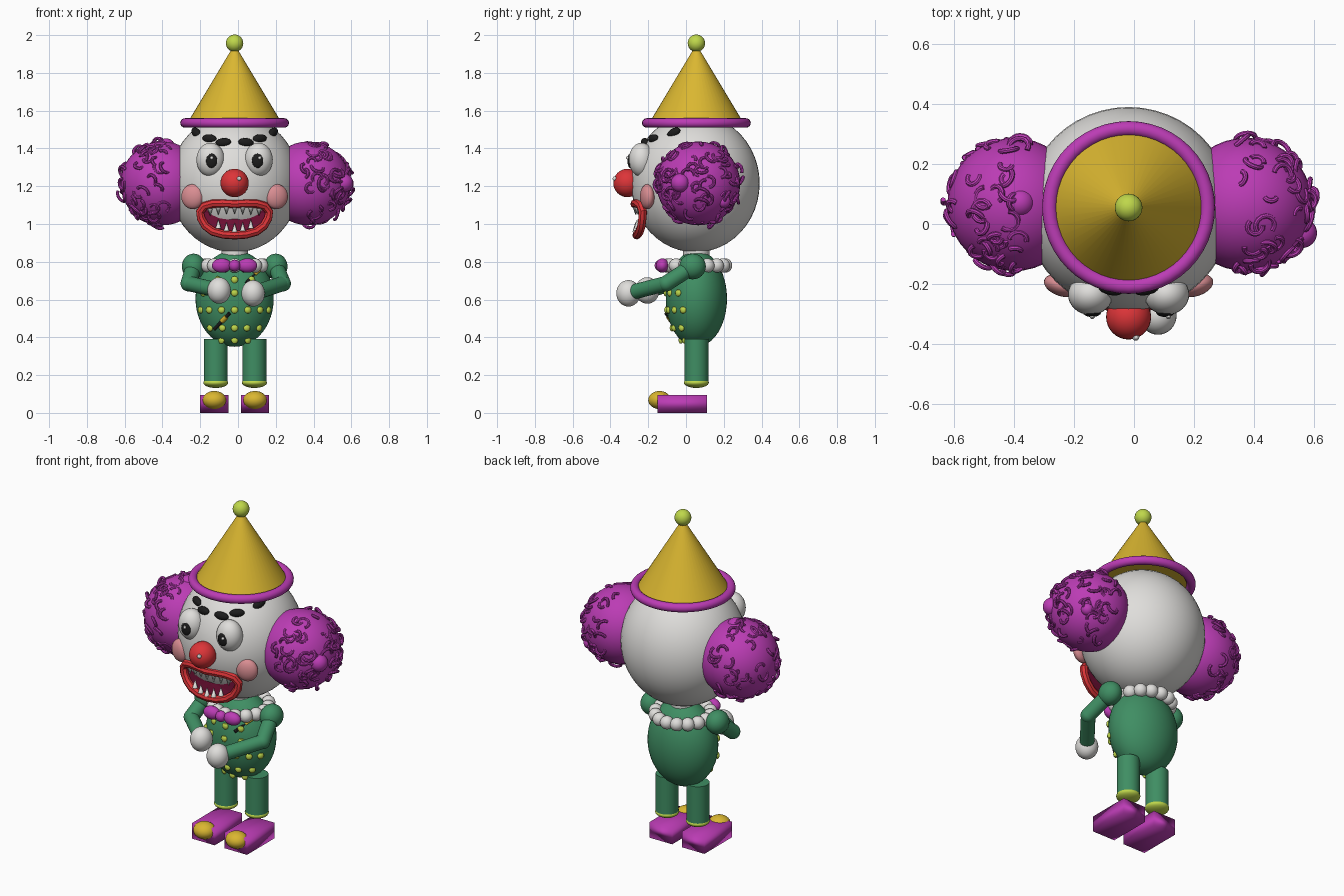
import bpy, math, random
from mathutils import Vector

random.seed(4)
cube = bpy.data.objects.get("Cube")
if cube:
    bpy.data.objects.remove(cube, do_unlink=True)


def material(name, r, g, b):
    m = bpy.data.materials.new(name)
    m.use_nodes = True
    m.diffuse_color = (r, g, b, 1)
    m.node_tree.nodes["Principled BSDF"].inputs["Base Color"].default_value = (r, g, b, 1)
    return m


WHITE = material("white", .74, .73, .71)
MAGENTA = material("magenta", .50, .045, .46)
GOLD = material("gold", .70, .47, .03)
LIME = material("lime", .52, .68, .07)
GREEN = material("green", .05, .27, .125)
RED = material("red", .72, .035, .04)
PINK = material("pink", .70, .27, .29)
MAROON = material("maroon", .16, .005, .035)
BLACK = material("black", .012, .012, .012)

CX, CY = -.018, .055          # axis of the figure
HEAD, HEAD_R = Vector((CX, .05, 1.215)), Vector((.345, .34, .365))
BODY, BODY_R = Vector((CX, CY, .605)), Vector((.207, .162, .255))


def finish(name, mat, smooth=True):
    ob = bpy.context.object
    ob.name = name
    ob.data.materials.append(mat)
    if smooth:
        bpy.ops.object.shade_smooth_by_angle()
    return ob


def ball(name, mat, loc, size, rot=(0, 0, 0), seg=32):
    bpy.ops.mesh.primitive_uv_sphere_add(segments=seg, ring_count=seg // 2, location=loc, rotation=rot)
    ob = bpy.context.object
    ob.scale = (size,) * 3 if isinstance(size, (int, float)) else size
    return finish(name, mat)


def rod(name, mat, a, b, r1, r2=None, seg=32):
    a, b = Vector(a), Vector(b)
    d = b - a
    bpy.ops.mesh.primitive_cone_add(vertices=seg, radius1=r1, radius2=r1 if r2 is None else r2,
                                    depth=d.length, location=(a + b) / 2,
                                    rotation=d.to_track_quat('Z', 'Y').to_euler())
    return finish(name, mat)


def tube(name, mat, paths, radius, cyclic=False):
    cu = bpy.data.curves.new(name, 'CURVE')
    cu.dimensions = '3D'
    cu.bevel_depth, cu.bevel_resolution, cu.use_fill_caps = radius, 2, True
    for pts in paths:
        sp = cu.splines.new('POLY')
        sp.points.add(len(pts) - 1)
        for p, co in zip(sp.points, pts):
            p.co = (*co, 1)
        sp.use_cyclic_u = cyclic
    ob = bpy.data.objects.new(name, cu)
    bpy.context.collection.objects.link(ob)
    bpy.ops.object.select_all(action='DESELECT')
    ob.select_set(True)
    bpy.context.view_layer.objects.active = ob
    bpy.ops.object.convert(target='MESH')
    return finish(name, mat)


def front_of(c, r, x, z):
    """Point on the front of an ellipsoid, and its yaw."""
    k = 1 - ((x - c.x) / r.x) ** 2 - ((z - c.z) / r.z) ** 2
    p = Vector((x, c.y - r.y * math.sqrt(max(k, 0)), z))
    return p, math.atan2((x - c.x) / r.x ** 2, (c.y - p.y) / r.y ** 2)


# Head and neck
ball("head", WHITE, HEAD, HEAD_R, seg=48)
rod("neck", WHITE, (CX, CY, .76), (CX, CY, .92), .07)

# Hat
rod("hat_cone", GOLD, (CX, CY, 1.535), (CX, CY, 1.945), .25, .004, 48)
bpy.ops.mesh.primitive_torus_add(major_segments=48, minor_segments=16, major_radius=.263,
                                 minor_radius=.025, location=(CX, CY, 1.535))
finish("hat_brim", MAGENTA)
ball("hat_pompom", LIME, (CX, CY, 1.957), .046)

# Hair puffs with curls scattered over them
for side, x in (("right", -.4), ("left", .372)):
    c = Vector((x, .065, 1.215))
    ball("hair_puff_" + side, MAGENTA, c, .222, seg=40)
    curls = []
    while len(curls) < 75:
        n = Vector([random.gauss(0, 1) for _ in range(3)]).normalized()
        if n.x * x < -.1 * abs(x):
            continue
        u = n.orthogonal().normalized()
        w = n.cross(u)
        t = random.uniform(0, math.tau)
        u, w = u * math.cos(t) + w * math.sin(t), w * math.cos(t) - u * math.sin(t)
        v = (w + n * random.uniform(-.2, 1)).normalized()
        r, arc, mid = random.uniform(.02, .036), random.uniform(2.2, 4.8), c + n * .219
        curls.append([mid + r * (u * math.cos(arc * i / 10) + v * math.sin(arc * i / 10)) for i in range(11)])
    tube("hair_curls_" + side, MAGENTA, curls, .0085)
ball("hair_knob_left", MAGENTA, (.56, -.03, 1.217), .05)
ball("hair_knob_back", MAGENTA, (.5, .2, 1.12), .035)
ball("hair_knob_right", MAGENTA, (-.38, .07, 1.405), .048)

# Eyes and brows
for side, s in (("right", -1), ("left", 1)):
    x = CX + s * .127
    ball("eye_" + side, WHITE, (x, -.235, 1.34), (.075, .068, .09))
    ball("pupil_" + side, BLACK, (x + s * -.005, -.295, 1.335), (.03, .015, .038))
    ball("eye_glint_" + side, WHITE, (x + .006, -.308, 1.35), .009, seg=12)
    for dx, z, tilt in ((.06, 1.432, .1), (.133, 1.452, -.1), (.203, 1.483, -.45)):
        p, yaw = front_of(HEAD, HEAD_R, CX + s * dx, z)
        ball("brow_" + side, BLACK, p, (.042, .02, .023), (0, s * tilt, yaw), 20)
    ball("cheek_" + side, PINK, (CX + s * .222, -.205, 1.145), (.062, .036, .066), (0, 0, s * .3))

# Nose
ball("nose", RED, (CX, -.31, 1.217), .075)
ball("nose_glint", WHITE, (.006, -.377, 1.24), .012, seg=12)

# Mouth: rounded lip ring, dark filling and pointed teeth
half = [(0, 1.106), (.06, 1.11), (.115, 1.108), (.16, 1.095), (.183, 1.065), (.178, 1.03),
        (.155, .99), (.115, .96), (.06, .945), (0, .941)]
ring = half + [(-x, z) for x, z in half[-2:0:-1]]


def mouth_y(x, z):
    return -.272 + 1.3 * x * x + .12 * (1.03 - z) * (z < 1.03)


lip = [Vector((CX + x, mouth_y(x, z), z)) for x, z in ring]
tube("lips", RED, [lip], .023, True)
me = bpy.data.meshes.new("mouth_inside")
count = len(lip)
me.from_pydata([p + Vector((0, .008, 0)) for p in lip] + [(CX, -.24, 1.03)], [],
               [(i, count, (i + 1) % count) for i in range(count)])
inside = bpy.data.objects.new("mouth_inside", me)
bpy.context.collection.objects.link(inside)
me.materials.append(MAROON)
for i in range(-3, 4):
    x = i * .043
    top = 1.092 - .001 * i * i
    y = mouth_y(x, 1.05) + .003
    rod("upper_tooth", WHITE, (CX + x, y, top), (CX + x, y, top - .042), .014, 0, 12)
    if abs(i) < 3:
        low = .957 + .005 * i * i
        rod("lower_tooth", WHITE, (CX + x, y, low), (CX + x, y, low + .05), .015, 0, 12)

# Collar of beads and bow
for i in range(16):
    a = math.tau * i / 16
    ball("collar_bead", WHITE, (CX + .152 * math.cos(a), CY + .152 * math.sin(a), .78), .038, seg=20)
for s in (-1, 1):
    ball("bow_loop", MAGENTA, (CX + s * .068, -.125, .78), (.052, .034, .038))
ball("bow_knot", MAGENTA, (CX, -.135, .78), .031)

# Body with raised spots
ball("body", GREEN, BODY, BODY_R, seg=48)
spots = {.385: (0, .07), .45: (0, .065, .13), .545: (0, .07, .135, .18), .635: (0, .1, .165), .705: (0, .09)}
for z, offsets in spots.items():
    for dx in offsets:
        for s in ((-1, 1) if dx else (1,)):
            p, yaw = front_of(BODY, BODY_R, CX + s * dx, z)
            ball("spot", LIME, p, (.019, .013, .019), (0, 0, yaw), 12)

# Small dark pins with gold bands
for x, z in ((-.085, .485), (.085, .73)):
    ends = [front_of(BODY, BODY_R, x + k * .04, z + k * .042)[0] - Vector((0, .008, 0)) for k in (-1, 1)]
    rod("pin", BLACK, *ends, .009, seg=12)
    rod("pin_band", GOLD, ends[0].lerp(ends[1], .5), ends[0].lerp(ends[1], .8), .013, seg=12)

# Arms
for side, sh, el, ha in (("right", (-.235, .035, .775), (-.262, -.07, .685), (-.1, -.205, .648)),
                         ("left", (.2, .035, .775), (.238, -.105, .685), (.08, -.305, .633))):
    ball("shoulder_" + side, GREEN, sh, (.062, .07, .068))
    rod("upper_arm_" + side, GREEN, sh, el, .042)
    ball("elbow_" + side, GREEN, el, .042)
    rod("forearm_" + side, GREEN, el, ha, .04)
    ball("hand_" + side, WHITE, ha, (.062, .064, .07))

# Legs, cuffs and shoes
for side, x, shoe in (("right", -.118, -.125), ("left", .087, .09)):
    rod("leg_" + side, GREEN, (x, CY, .165), (x, CY, .39), .063)
    ball("cuff_" + side, LIME, (x, CY, .16), (.066, .066, .028))
    bpy.ops.mesh.primitive_cube_add(size=1, location=(shoe, -.02, .0475))
    bpy.context.object.scale = (.15, .26, .095)
    bpy.ops.object.shade_smooth()
    finish("shoe_" + side, MAGENTA, False)
    ball("shoe_toe_" + side, GOLD, (shoe, -.14, .068), (.063, .06, .048))
